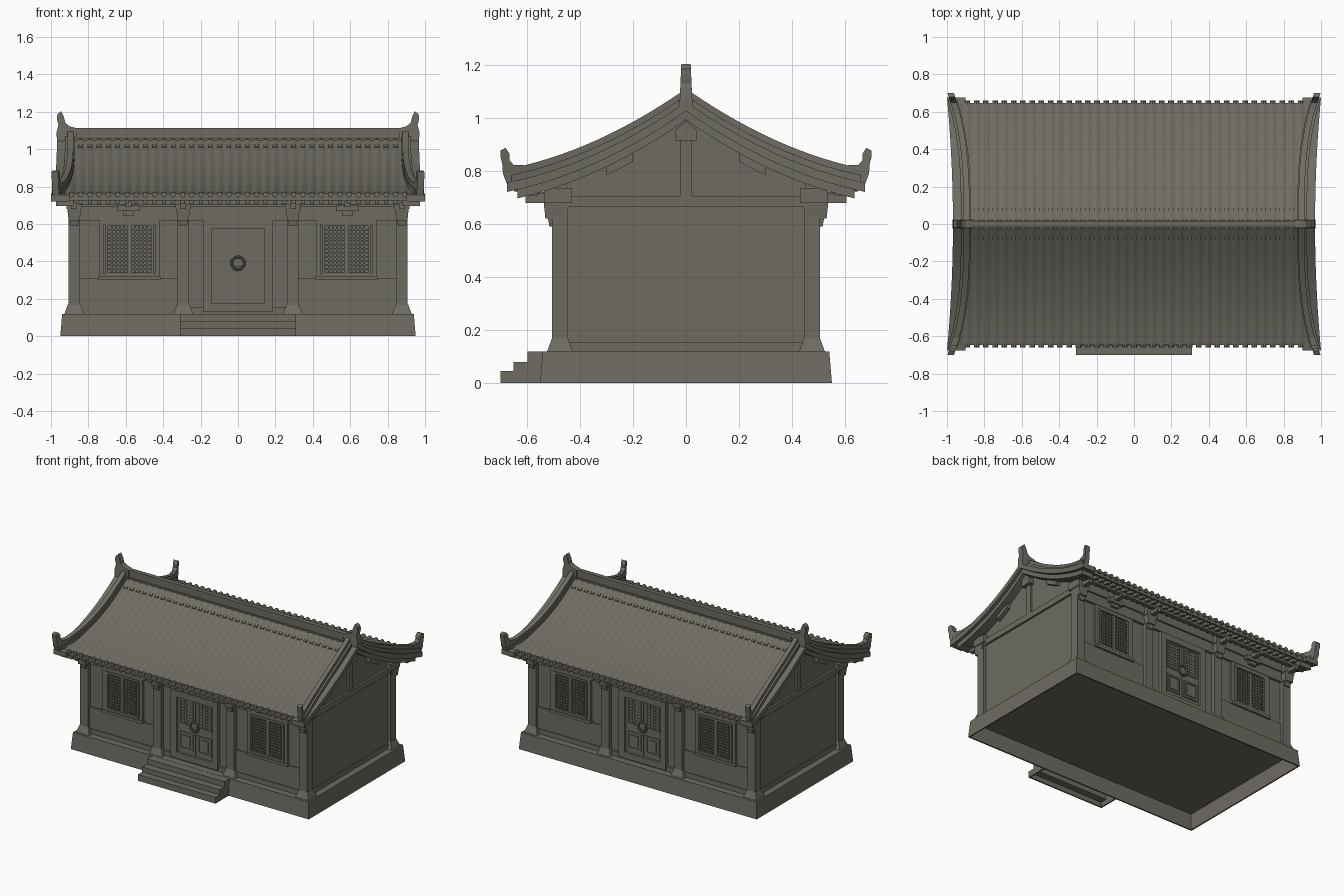
import bpy, bmesh, math

if "Cube" in bpy.data.objects:
    bpy.data.objects.remove(bpy.data.objects["Cube"])

stone = bpy.data.materials.new("weathered_grey")
stone.diffuse_color = (0.155, 0.148, 0.122, 1)
stone.use_nodes = True
stone.node_tree.nodes["Principled BSDF"].inputs["Base Color"].default_value = stone.diffuse_color


def roof(y):
    """Height of the roof's top edge at distance y from the ridge."""
    return 1.11 - 0.70 * y + 0.37 * y * y


def verge(y):
    """Centre x of the raised verge ridge, flaring out toward the eaves."""
    return 0.895 + 0.085 * (y / 0.7) ** 3


def finish(name, bm):
    bmesh.ops.recalc_face_normals(bm, faces=bm.faces)
    me = bpy.data.meshes.new(name)
    bm.to_mesh(me)
    bm.free()
    me.materials.append(stone)
    ob = bpy.data.objects.new(name, me)
    bpy.context.collection.objects.link(ob)
    return ob


def loft(bm, rings):
    """Skin a row of point rings and cap both ends."""
    vs = [[bm.verts.new(p) for p in r] for r in rings]
    n = len(vs[0])
    for a, b in zip(vs, vs[1:]):
        for i in range(n):
            bm.faces.new((a[i], a[(i + 1) % n], b[(i + 1) % n], b[i]))
    bm.faces.new(vs[0])
    bm.faces.new(vs[-1])


def box(bm, x0, x1, y0, y1, z0, z1, t=0.0):
    """Box whose top is drawn in by t on every side."""
    x0, x1 = sorted((x0, x1))
    y0, y1 = sorted((y0, y1))
    loft(bm, [[(x0 + d, y0 + d, z), (x1 - d, y0 + d, z), (x1 - d, y1 - d, z), (x0 + d, y1 - d, z)]
              for z, d in ((z0, 0), (z1, t))])


def strip(bm, xa, xb, y0, y1, top, bot, s, n=14):
    """Bar following the roof curve on side s; xa and xb are functions of y."""
    rings = []
    for i in range(n + 1):
        y = y0 + (y1 - y0) * i / n
        z, a, b = roof(y), xa(y), xb(y)
        rings.append([(a, s * y, z - bot), (b, s * y, z - bot), (b, s * y, z - top), (a, s * y, z - top)])
    loft(bm, rings)


def frame(bm, x0, x1, z0, z1, w, ya, yb):
    box(bm, x0, x0 + w, ya, yb, z0, z1)
    box(bm, x1 - w, x1, ya, yb, z0, z1)
    box(bm, x0 + w, x1 - w, ya, yb, z0, z0 + w)
    box(bm, x0 + w, x1 - w, ya, yb, z1 - w, z1)


def lattice(bm, x0, x1, z0, z1, ya, yb, pitch=0.02, w=0.008):
    nx, nz = round((x1 - x0) / pitch), round((z1 - z0) / pitch)
    for i in range(1, nx):
        x = x0 + (x1 - x0) * i / nx
        box(bm, x - w / 2, x + w / 2, ya, yb, z0, z1)
    for i in range(1, nz):
        z = z0 + (z1 - z0) * i / nz
        box(bm, x0, x1, ya, yb, z - w / 2, z + w / 2)


SIDES = (-1, 1)

# Platform, open underneath
bm = bmesh.new()
loft(bm, [[(a * x, b * y, z) for a, b in ((-1, -1), (1, -1), (1, 1), (-1, 1))]
          for x, y, z in ((0.94, 0.54, 0.12), (0.95, 0.55, 0), (0.94, 0.54, 0), (0.932, 0.532, 0.11))])
finish("platform", bm)

# Front steps, a hollow shell with closed sides
outer = [(-0.70, 0), (-0.70, 0.045), (-0.65, 0.045), (-0.65, 0.08), (-0.597, 0.08), (-0.597, 0.119), (-0.535, 0.119)]
inner = [(y + 0.01, max(z - 0.01, 0)) for y, z in reversed(outer)]
bm = bmesh.new()
loft(bm, [[(x, y, z) for y, z in outer + inner] for x in (-0.305, 0.305)])
for m in SIDES:
    loft(bm, [[(m * x, y, z) for y, z in outer + [(-0.54, 0)]] for x in (0.30, 0.31)])
finish("front_steps", bm)

# Walls with gables
bm = bmesh.new()
ys = [0.475 * i / 8 for i in range(-8, 9)]
outline = [(-0.475, 0.115)] + [(y, roof(abs(y)) - 0.075) for y in ys] + [(0.475, 0.115)]
loft(bm, [[(x, y, z) for y, z in outline] for x in (-0.887, 0.887)])
finish("walls", bm)

# Sill course and low wall panels
bm = bmesh.new()
box(bm, -0.895, 0.895, -0.49, 0.49, 0.115, 0.155)
for s in SIDES:
    for m in SIDES:
        box(bm, m * 0.3, m * 0.87, s * 0.46, s * 0.484, 0.15, 0.31)
finish("wall_base", bm)

# Pillars with flared feet
bm = bmesh.new()
for x in (-0.876, -0.293, 0.293, 0.876):
    for s in SIDES:
        y = s * 0.475
        box(bm, x - 0.031, x + 0.031, y - 0.031, y + 0.031, 0.12, 0.72)
        box(bm, x - 0.054, x + 0.054, y - 0.05, y + 0.05, 0.115, 0.17, 0.02)
finish("pillars", bm)

# Lintel beams and eave purlins
bm = bmesh.new()
for s in SIDES:
    box(bm, -0.89, 0.89, s * 0.46, s * 0.493, 0.62, 0.69)
    box(bm, -0.90, 0.90, s * 0.45, s * 0.505, 0.69, 0.755)
    box(bm, -0.96, 0.96, s * 0.56, s * 0.59, 0.705, 0.745)
    box(bm, s * 0.87, s * 0.902, -0.5, 0.5, 0.664, 0.705)
finish("beams", bm)

# Stepped brackets above pillars and between them
bm = bmesh.new()
for s in SIDES:
    for x in (-0.876, -0.293, 0.293, 0.876):
        box(bm, x - 0.02, x + 0.02, s * 0.47, s * 0.515, 0.59, 0.625, -0.006)
        box(bm, x - 0.03, x + 0.03, s * 0.46, s * 0.53, 0.62, 0.68, -0.006)
        box(bm, x - 0.042, x + 0.042, s * 0.43, s * 0.535, 0.68, 0.735)
        box(bm, x - 0.016, x + 0.016, s * 0.5, s * 0.605, 0.68, 0.715)
    for x in (-0.585, 0.585):
        box(bm, x - 0.03, x + 0.03, s * 0.47, s * 0.51, 0.645, 0.67)
        box(bm, x - 0.06, x + 0.06, s * 0.47, s * 0.52, 0.67, 0.70)
        box(bm, x - 0.016, x + 0.016, s * 0.47, s * 0.60, 0.69, 0.72)
finish("eave_brackets", bm)

# Gable post, cap and slanted struts
bm = bmesh.new()
for m in SIDES:
    box(bm, m * 0.87, m * 0.90, -0.022, 0.022, 0.70, 0.93)
    loft(bm, [[(m * x, y, z) for y, z in ((-0.04, 0.915), (0.04, 0.915), (0.04, 0.955), (0, 0.99), (-0.04, 0.955))]
              for x in (0.87, 0.925)])
    for s in SIDES:
        strip(bm, lambda y: m * 0.87, lambda y: m * 0.915, 0.2, 0.3, 0.10, 0.15, s, 3)
finish("gable_frame", bm)

# Windows on front and back
bm = bmesh.new()
for s in SIDES:
    for c in (-0.58, 0.58):
        frame(bm, c - 0.16, c + 0.16, 0.31, 0.62, 0.024, s * 0.46, s * 0.490)
        box(bm, c - 0.165, c + 0.165, s * 0.46, s * 0.499, 0.303, 0.322)
        frame(bm, c - 0.13, c + 0.13, 0.325, 0.605, 0.015, s * 0.46, s * 0.496)
        box(bm, c - 0.011, c + 0.011, s * 0.46, s * 0.492, 0.33, 0.60)
        for a, b in ((-0.115, -0.011), (0.011, 0.115)):
            lattice(bm, c + a, c + b, 0.34, 0.59, s * 0.47, s * 0.487)
finish("lattice_windows", bm)

# Double doors on front and back
bm = bmesh.new()
for s in SIDES:
    frame(bm, -0.187, 0.187, 0.13, 0.618, 0.045, s * 0.46, s * 0.500)
    for m in SIDES:
        box(bm, m * 0.002, m * 0.145, s * 0.46, s * 0.483, 0.15, 0.60)
        a, b = sorted((m * 0.018, m * 0.128))
        frame(bm, a, b, 0.38, 0.575, 0.012, s * 0.47, s * 0.490)
        lattice(bm, a + 0.012, b - 0.012, 0.392, 0.563, s * 0.47, s * 0.487, 0.022)
        frame(bm, a, b, 0.205, 0.33, 0.012, s * 0.47, s * 0.490)
        box(bm, a + 0.024, b - 0.024, s * 0.47, s * 0.488, 0.229, 0.306)
    box(bm, -0.018, 0.018, s * 0.47, s * 0.494, 0.37, 0.42)
finish("doors", bm)
for s, name in ((-1, "front"), (1, "back")):
    bpy.ops.mesh.primitive_torus_add(major_radius=0.034, minor_radius=0.007, major_segments=20,
                                     minor_segments=8, location=(0, s * 0.497, 0.39),
                                     rotation=(math.pi / 2, 0, 0))
    bpy.context.object.name = name + "_door_ring"
    bpy.context.object.data.materials.append(stone)

# Tiled roof with a soft ripple for every tile row
pitch = 0.0495
wave = [(-0.93 + 1.86 * k / 296) for k in range(297)]
bm = bmesh.new()
for s in SIDES:
    rings = []
    for i in range(15):
        y = 0.648 * i / 14
        z = roof(y)
        rings.append([(x, s * y, z - 0.046 + 0.003 * math.cos(2 * math.pi * x / pitch)) for x in wave]
                     + [(0.93, s * y, z - 0.085), (-0.93, s * y, z - 0.085)])
    loft(bm, rings)
finish("tiled_roof", bm)

# Outer verge slabs and barge boards
bm = bmesh.new()
for s in SIDES:
    for m in SIDES:
        strip(bm, lambda y: m * 0.90, lambda y: m * (0.968 + 0.07 * y * y), 0, 0.675, 0.05, 0.085, s)
        strip(bm, lambda y: m * 0.88, lambda y: m * (0.945 + 0.07 * y * y), 0, 0.635, 0.08, 0.118, s)
finish("verge_slabs", bm)

# Round end caps, drip tiles and short tile ends by the ridge
bm = bmesh.new()
z = roof(0.655) - 0.054
for s in SIDES:
    for i in range(-18, 19):
        x = i * pitch
        ring = [(x + 0.015 * math.cos(k * math.pi / 4), z + 0.015 * math.sin(k * math.pi / 4)) for k in range(8)]
        loft(bm, [[(px, s * y, pz) for px, pz in ring] for y in (0.62, 0.66)])
        strip(bm, lambda y: x - 0.013, lambda y: x + 0.013, 0.07, 0.085, 0.038, 0.06, s, 1)
        if i < 18:
            c = x + pitch / 2
            loft(bm, [[(c - 0.014, s * y, z - 0.008), (c + 0.014, s * y, z - 0.008), (c, s * y, z - 0.034)]
                      for y in (0.636, 0.648)])
finish("tile_ends", bm)

# Rafters under the eaves
bm = bmesh.new()
for s in SIDES:
    for i in range(-18, 19):
        x = i * pitch
        strip(bm, lambda y: x - 0.011, lambda y: x + 0.011, 0.47, 0.635, 0.08, 0.107, s, 4)
finish("rafters", bm)

# Verge ridges with a lower moulding
bm = bmesh.new()
for s in SIDES:
    for m in SIDES:
        strip(bm, lambda y: m * (verge(y) - 0.016), lambda y: m * (verge(y) + 0.016), 0, 0.66, 0, 0.06, s)
        strip(bm, lambda y: m * (verge(y) - 0.022), lambda y: m * min(verge(y) + 0.03, 0.995),
              0, 0.66, 0.025, 0.06, s)
finish("verge_ridges", bm)

# Upturned horns at the four roof corners
horn = [(0.61, 0.75), (0.61, 0.822), (0.65, 0.822), (0.666, 0.842), (0.666, 0.866), (0.68, 0.887),
        (0.700, 0.877), (0.70, 0.855), (0.693, 0.83), (0.69, 0.79), (0.675, 0.75)]
bm = bmesh.new()
for s in SIDES:
    for m in SIDES:
        loft(bm, [[(m * (x + 0.3 * (y - 0.66)), s * y, z) for y, z in horn] for x in (0.95, 0.985)])
finish("corner_horns", bm)

# Main ridge
bm = bmesh.new()
box(bm, -0.93, 0.93, -0.025, 0.025, 1.0, 1.058, 0.004)
box(bm, -0.93, 0.93, -0.012, 0.012, 1.04, 1.10)
box(bm, -0.90, 0.90, -0.016, 0.016, 1.09, 1.112)
finish("main_ridge", bm)

# Ridge end finials
tip = [(0.86, 1.04), (0.86, 1.112), (0.90, 1.122), (0.924, 1.142), (0.930, 1.17), (0.946, 1.204),
       (0.966, 1.185), (0.968, 1.16), (0.960, 1.13), (0.970, 1.09), (0.968, 1.04)]
bm = bmesh.new()
for m in SIDES:
    loft(bm, [[(m * x, y * (1 - 1.8 * (z - 1.04)), z) for x, z in tip] for y in (-0.025, 0.025)])
finish("ridge_finials", bm)

# Smooth the gentle curves, keep real edges sharp
bpy.ops.object.select_all(action='SELECT')
bpy.context.view_layer.objects.active = bpy.data.objects["tiled_roof"]
bpy.ops.object.shade_smooth_by_angle(angle=math.radians(25))
